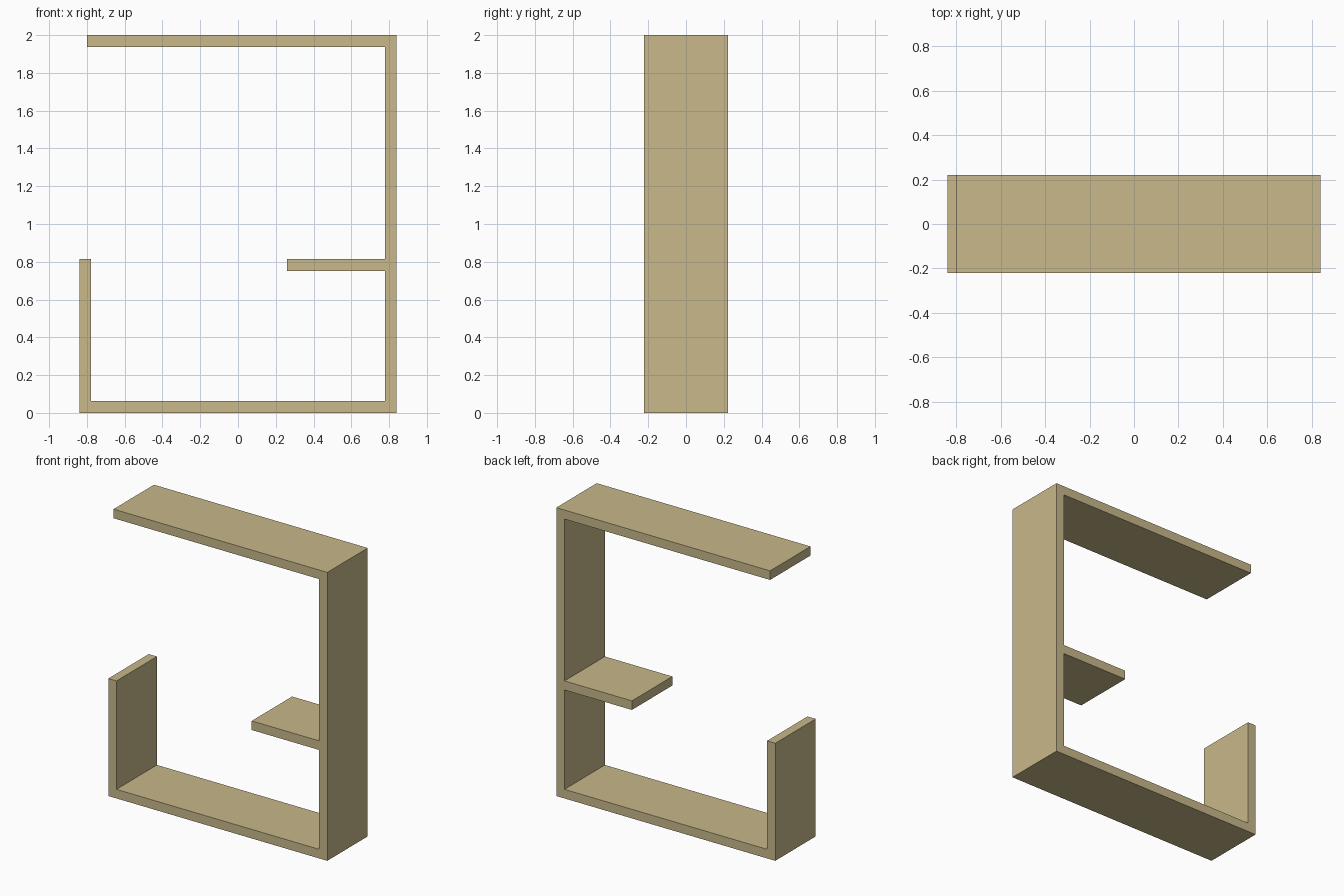
import bpy

cube = bpy.data.objects.get("Cube")
if cube:
    bpy.data.objects.remove(cube, do_unlink=True)

# Pale wood
wood = bpy.data.materials.new("pale_wood")
wood.use_nodes = True
colour = (0.578, 0.479, 0.254, 1)
wood.diffuse_color = colour
wood.node_tree.nodes["Principled BSDF"].inputs["Base Color"].default_value = colour

DEPTH = 0.443
THICK = 0.063
HALF = 0.84
INNER = HALF - THICK


def board(name, x0, x1, z0, z1):
    """Add a flat board spanning the given x and z ranges."""
    bpy.ops.mesh.primitive_cube_add(size=1, location=((x0 + x1) / 2, 0, (z0 + z1) / 2))
    obj = bpy.context.object
    obj.name = name
    obj.scale = (x1 - x0, DEPTH, z1 - z0)
    bpy.ops.object.transform_apply(location=False, rotation=False, scale=True)
    obj.data.materials.append(wood)


# Uprights
board("tall_side_panel", INNER, HALF, 0, 2)
board("short_side_panel", -HALF, -INNER, THICK, 0.815)

# Horizontal boards
board("bottom_shelf", -HALF, INNER, 0, THICK)
board("middle_shelf", 0.26, INNER, 0.815 - THICK, 0.815)
board("top_shelf", -0.8, INNER, 2 - THICK, 2)
